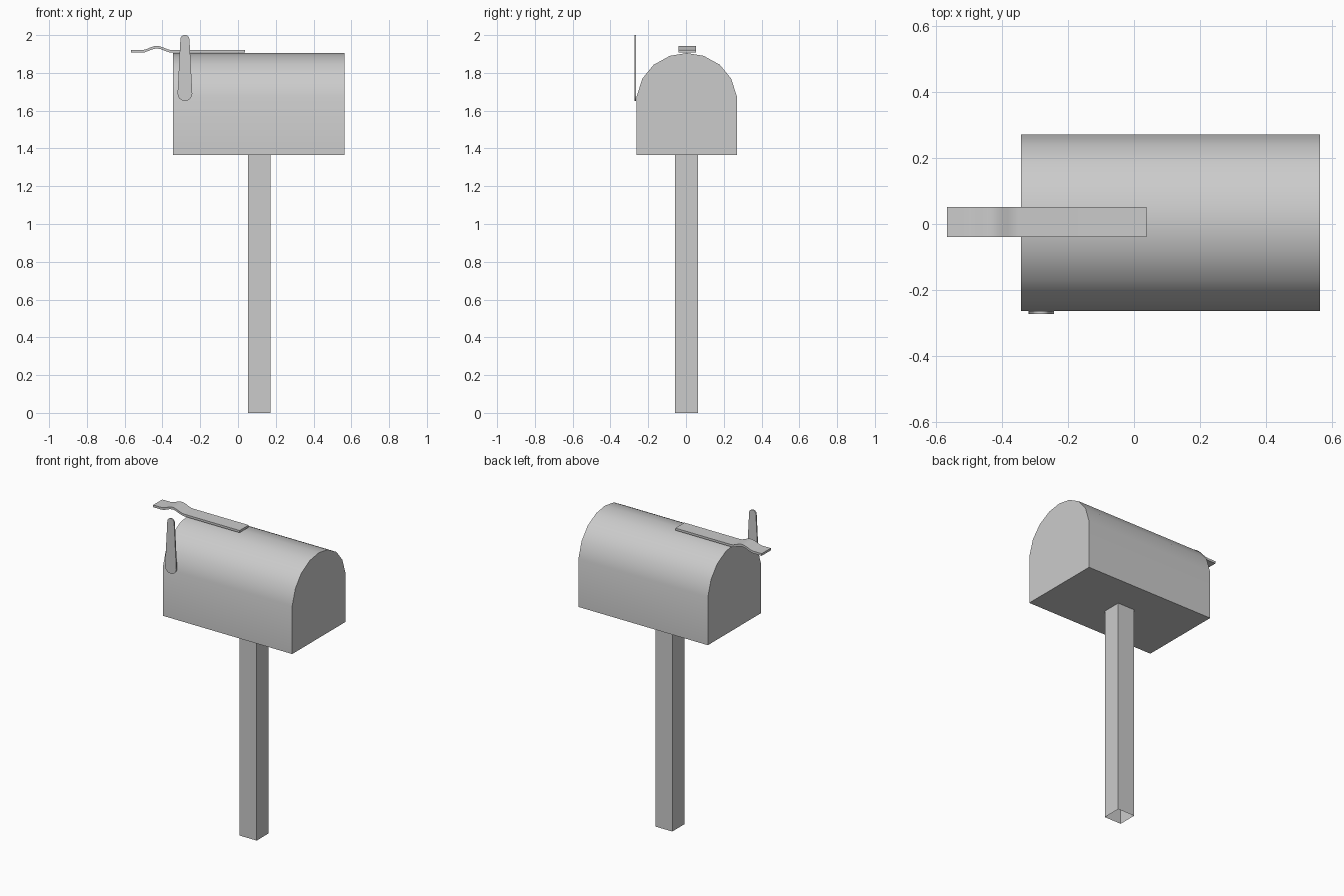
import bpy, bmesh, math
from mathutils import Vector

if "Cube" in bpy.data.objects:
    bpy.data.objects.remove(bpy.data.objects["Cube"])


def extrude_profile(name, points, offset, caps=True, smooth=True):
    """Sweep a closed outline along an offset into a prism."""
    bm = bmesh.new()
    off = Vector(offset)
    a = [bm.verts.new(p) for p in points]
    b = [bm.verts.new(Vector(p) + off) for p in points]
    n = len(a)
    for i in range(n):
        j = (i + 1) % n
        bm.faces.new((a[i], a[j], b[j], b[i]))
    if caps:
        bm.faces.new(a[::-1])
        bm.faces.new(b)
    bmesh.ops.recalc_face_normals(bm, faces=bm.faces)
    me = bpy.data.meshes.new(name)
    bm.to_mesh(me)
    bm.free()
    ob = bpy.data.objects.new(name, me)
    bpy.context.collection.objects.link(ob)
    if smooth:
        bpy.ops.object.select_all(action='DESELECT')
        ob.select_set(True)
        bpy.context.view_layer.objects.active = ob
        bpy.ops.object.shade_smooth_by_angle(angle=math.radians(30))
    return ob


# Box with arched roof
half = [(0.267, 1.365), (0.267, 1.67), (0.235, 1.77), (0.175, 1.843), (0.09, 1.89)]
arch = half + [(0, 1.905)] + [(-y, z) for y, z in reversed(half)]
extrude_profile("mailbox_body", [(-0.343, y + 0.004, z) for y, z in arch], (0.907, 0, 0))

# Square post, open at the bottom
x0, x1, y0, y1 = 0.052, 0.171, -0.057, 0.063
post = extrude_profile("post", [(x0, y0, 0), (x1, y0, 0), (x1, y1, 0), (x0, y1, 0)],
                       (0, 0, 1.366), caps=False, smooth=False)
bm = bmesh.new()
bm.from_mesh(post.data)
bmesh.ops.recalc_face_normals(bm, faces=bm.faces)
if sum(f.normal.dot(f.calc_center_median() - Vector((0.11, 0.003, 0.68))) for f in bm.faces) < 0:
    bmesh.ops.reverse_faces(bm, faces=bm.faces)
bm.to_mesh(post.data)
bm.free()

# Flag: tapered paddle with rounded ends
flag = []
for zc, r, start in ((1.977, 0.024, 0), (1.69, 0.039, 180)):
    for i in range(9):
        t = math.radians(start + i * 22.5)
        flag.append((-0.281 + r * math.cos(t), -0.272, zc + r * math.sin(t)))
extrude_profile("flag", flag, (0, 0.008, 0))

# Latch strip with a small hump over the overhang
xs = [-0.567, -0.51] + [-0.51 + 0.16 * i / 10 for i in range(1, 11)] + [0.038]


def hump(x):
    t = min(max((x + 0.51) / 0.16, 0), 1)
    return 0.022 * math.sin(math.pi * t) ** 2


top = [(x, -0.039, 1.921 + hump(x)) for x in xs]
bottom = [(x, -0.039, 1.907 + hump(x)) for x in reversed(xs)]
extrude_profile("latch_strip", top + bottom, (0, 0.091, 0))
